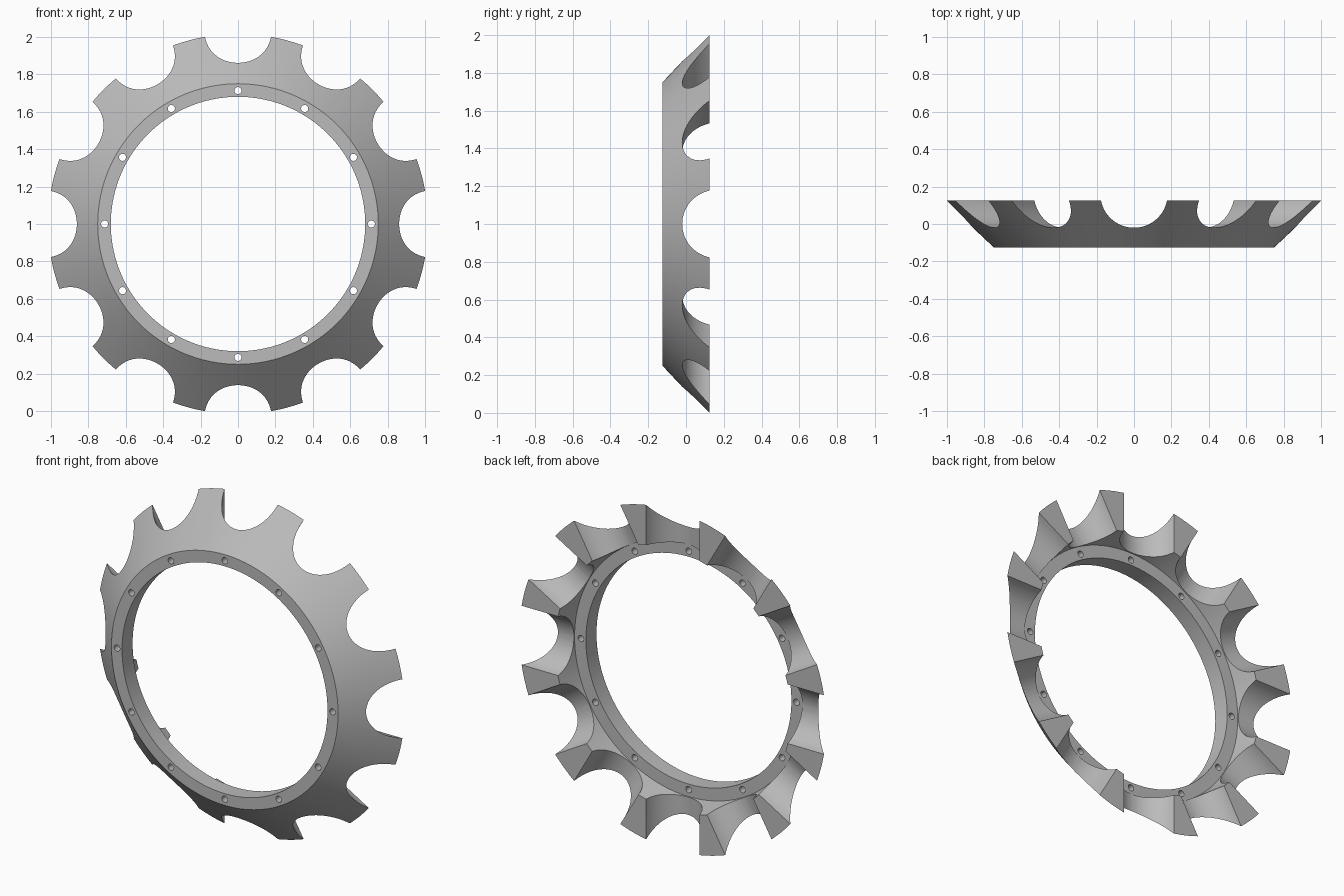
import bpy, bmesh, math
from mathutils import Matrix, Vector

if "Cube" in bpy.data.objects:
    bpy.data.objects.remove(bpy.data.objects["Cube"])

CENTER = Vector((0, 0, 1))
SEGMENTS = 144
COUNT = 12

steel = bpy.data.materials.new("grey_steel")
steel.diffuse_color = (0.5, 0.5, 0.5, 1)
steel.use_nodes = True
steel.node_tree.nodes["Principled BSDF"].inputs["Base Color"].default_value = steel.diffuse_color


def make_object(name, bm):
    bmesh.ops.recalc_face_normals(bm, faces=bm.faces[:])
    mesh = bpy.data.meshes.new(name)
    bm.to_mesh(mesh)
    bm.free()
    obj = bpy.data.objects.new(name, mesh)
    bpy.context.collection.objects.link(obj)
    return obj


def lathe(name, profile):
    """Revolve a closed (radius, y) profile around the y axis."""
    bm = bmesh.new()
    rings = []
    for i in range(SEGMENTS):
        a = 2 * math.pi * i / SEGMENTS
        rings.append([bm.verts.new(CENTER + Vector((r * math.sin(a), y, r * math.cos(a))))
                      for r, y in profile])
    n = len(profile)
    for i in range(SEGMENTS):
        p, q = rings[i], rings[(i + 1) % SEGMENTS]
        for j in range(n):
            k = (j + 1) % n
            bm.faces.new((p[j], p[k], q[k], q[j]))
    return make_object(name, bm)


def cylinders(name, radius, depth, segments, local):
    """Repeat one cylinder around the y axis."""
    bm = bmesh.new()
    for i in range(COUNT):
        turn = Matrix.Rotation(2 * math.pi * i / COUNT, 4, 'Y')
        bmesh.ops.create_cone(bm, cap_ends=True, segments=segments, radius1=radius,
                              radius2=radius, depth=depth,
                              matrix=Matrix.Translation(CENTER) @ turn @ local)
    obj = make_object(name, bm)
    obj.hide_render = True
    return obj


# Ring body: flat bolt flange, flared outer cone and recessed back
ring = lathe("sprocket_ring", [(0.68, -0.125), (0.75, -0.125), (1.016, 0.125),
                               (0.78, 0.125), (0.755, -0.025), (0.68, -0.025)])
ring.data.materials.append(steel)

# Round radial notches that leave the teeth, and bolt holes in the flange
notches = cylinders("notch_cutter", 0.18, 0.48, 64, Matrix.Translation((0, 0.16, 0.96)))
holes = cylinders("bolt_hole_cutter", 0.019, 0.3, 20,
                  Matrix.Translation((0, -0.075, 0.713)) @ Matrix.Rotation(math.pi / 2, 4, 'X'))

bpy.context.view_layer.objects.active = ring
ring.select_set(True)
for cutter in (notches, holes):
    cut = ring.modifiers.new(cutter.name, 'BOOLEAN')
    cut.operation = 'DIFFERENCE'
    cut.solver = 'EXACT'
    cut.object = cutter
    bpy.ops.object.modifier_apply(modifier=cut.name)
    bpy.data.objects.remove(cutter)

bpy.ops.object.shade_smooth_by_angle(angle=math.radians(25))
